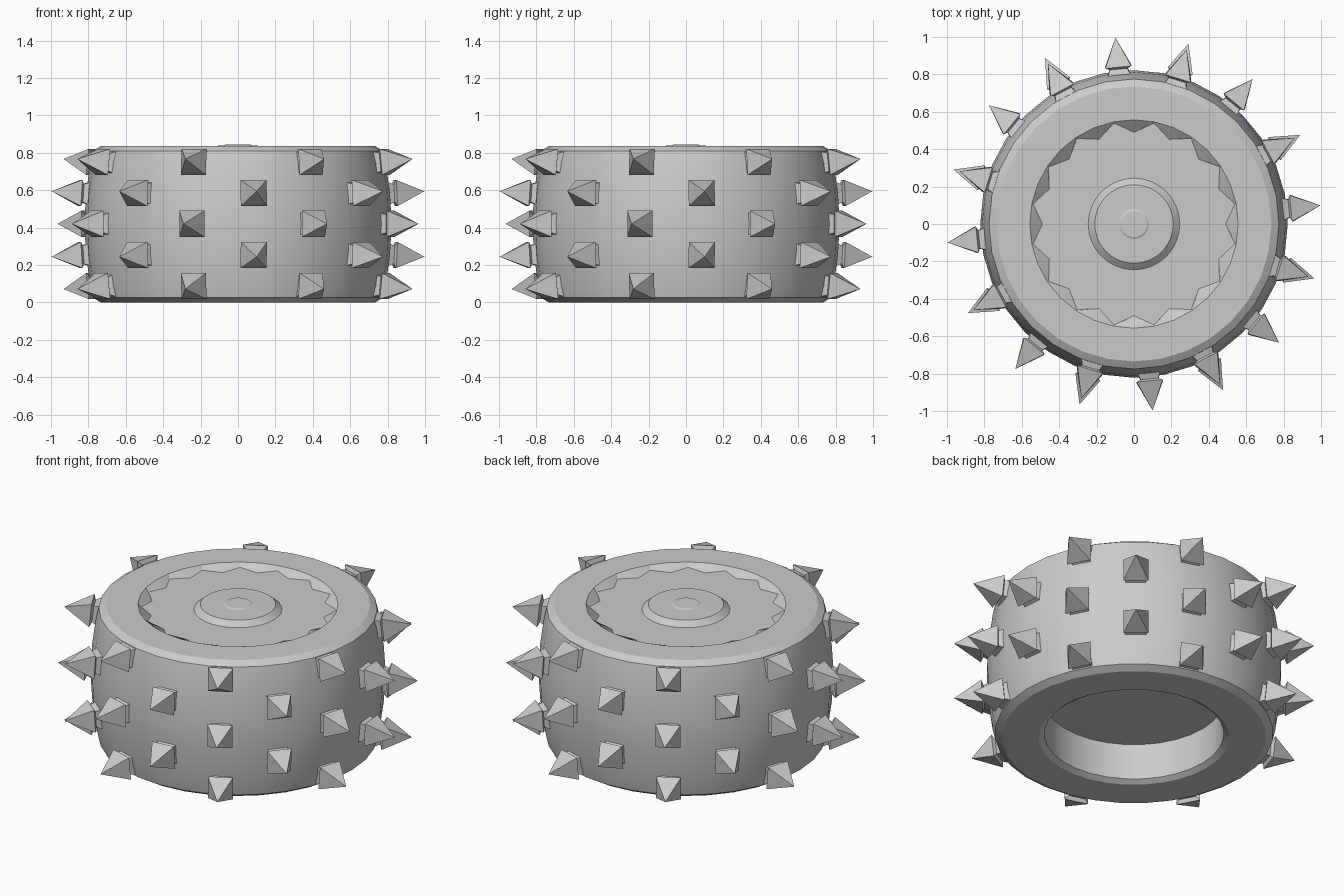
import bpy, bmesh, math
from mathutils import Matrix

if "Cube" in bpy.data.objects:
    bpy.data.objects.remove(bpy.data.objects["Cube"])

grey = bpy.data.materials.new("light grey")
grey.diffuse_color = (0.6, 0.6, 0.6, 1)
grey.use_nodes = True
grey.node_tree.nodes["Principled BSDF"].inputs["Base Color"].default_value = grey.diffuse_color


def finish(bm, name, smooth):
    bmesh.ops.recalc_face_normals(bm, faces=bm.faces)
    me = bpy.data.meshes.new(name)
    bm.to_mesh(me)
    bm.free()
    me.materials.append(grey)
    ob = bpy.data.objects.new(name, me)
    bpy.context.collection.objects.link(ob)
    if smooth:
        bpy.ops.object.select_all(action='DESELECT')
        ob.select_set(True)
        bpy.context.view_layer.objects.active = ob
        bpy.ops.object.shade_smooth_by_angle(angle=math.radians(25))
    return ob


def ring(bm, radius, z, n, dip=None):
    # dip: alternate radius, making a star outline
    return [bm.verts.new(((dip if dip and i % 2 else radius) * math.cos(2 * math.pi * i / n),
                          (dip if dip and i % 2 else radius) * math.sin(2 * math.pi * i / n), z))
            for i in range(n)]


def bridge(bm, a, b):
    n = len(a)
    for i in range(n):
        j = (i + 1) % n
        bm.faces.new((a[i], a[j], b[j], b[i]))


# wheel body: blind hole underneath, bulging tread, recessed top with raised hub
N = 32
profile = [(0.5, 0.24), (0.5, 0.02), (0.53, 0.0), (0.735, 0.0), (0.775, 0.025),
           (0.79, 0.09), (0.812, 0.25), (0.822, 0.42), (0.812, 0.585),
           (0.79, 0.745), (0.775, 0.81), (0.735, 0.835), (0.557, 0.835)]
bm = bmesh.new()
rings = [ring(bm, r, z, N) for r, z in profile]
rings.append(ring(bm, 0.49, 0.805, N, dip=0.55))      # scalloped recess wall
rings += [ring(bm, r, z, N) for r, z in
          [(0.245, 0.805), (0.21, 0.835), (0.08, 0.838), (0.07, 0.843)]]
for a, b in zip(rings, rings[1:]):
    bridge(bm, a, b)
bm.faces.new(rings[0])
bm.faces.new(rings[-1])
finish(bm, "wheel_body", True)


# square stud: flared foot, narrow neck and overhanging pyramid head along +x
def add_spike(bm, angle, z, shift, tilt):
    sections = [(0.76, 0.068), (0.80, 0.062), (0.838, 0.048), (0.85, 0.07)]
    mat = (Matrix.Rotation(angle, 4, 'Z') @ Matrix.Translation((0.82 + shift, 0, z))
           @ Matrix.Rotation(-tilt, 4, 'Y') @ Matrix.Translation((-0.82, 0, 0)))
    loops = [[bm.verts.new(mat @ Matrix.Translation((x, sy * h, sz * h)).to_translation())
              for sy, sz in ((-1, -1), (1, -1), (1, 1), (-1, 1))] for x, h in sections]
    for a, b in zip(loops, loops[1:]):
        bridge(bm, a, b)
    bm.faces.new(loops[0])
    tip = bm.verts.new(mat @ Matrix.Translation((1.005, 0, 0)).to_translation())
    for i in range(4):
        bm.faces.new((loops[-1][i], loops[-1][(i + 1) % 4], tip))


# five staggered rows of eight spikes: height, start angle, outward shift, tilt
rows = [("lowest", 0.09, -16.8, -0.03, -0.1), ("low", 0.255, 5.7, -0.003, -0.06),
        ("middle", 0.42, -16.8, 0.003, 0), ("high", 0.583, 5.7, -0.003, 0.06),
        ("highest", 0.748, -16.8, -0.03, 0.1)]
for name, z, start, shift, tilt in rows:
    bm = bmesh.new()
    for k in range(8):
        add_spike(bm, math.radians(start + 45 * k), z, shift, tilt)
    finish(bm, name + "_spike_row", False)
